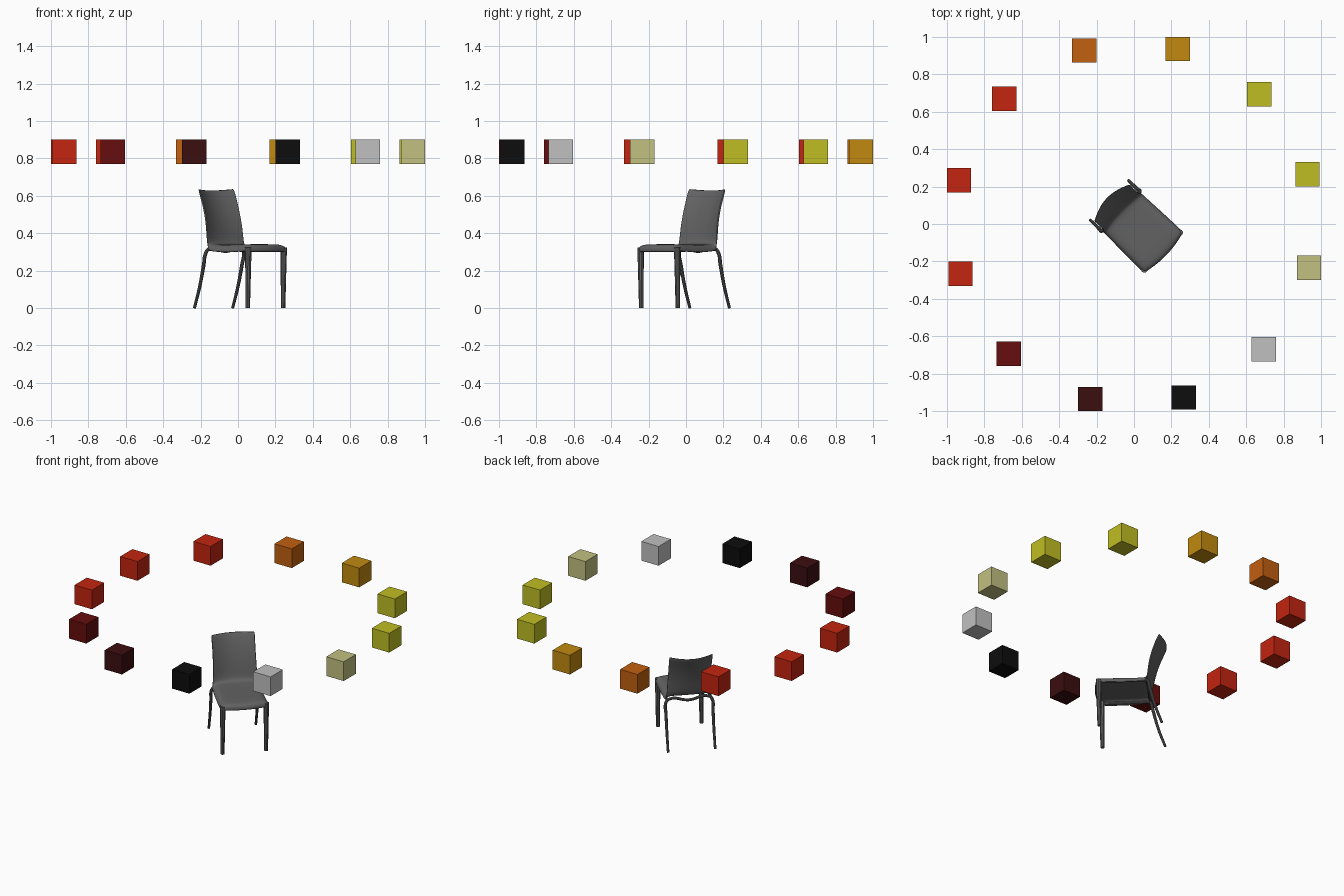
import bpy, bmesh, math

if "Cube" in bpy.data.objects:
    bpy.data.objects.remove(bpy.data.objects["Cube"])


def material(name, rgb):
    m = bpy.data.materials.new(name)
    m.use_nodes = True
    colour = (*rgb, 1)
    m.diffuse_color = colour
    m.node_tree.nodes["Principled BSDF"].inputs["Base Color"].default_value = colour
    return m


RED = material("red", (.546, .018, .005))
DARK_RED = material("dark red", (.133, .004, .004))
MAROON = material("maroon", (.045, .0044, .005))
BLACK = material("black", (.004, .004, .004))
SILVER = material("light grey", (.527, .527, .527))
KHAKI = material("khaki", (.539, .527, .216))
YELLOW = material("yellow", (.527, .515, .017))
AMBER = material("amber", (.539, .254, .005))
ORANGE = material("orange", (.539, .117, .005))
GREY = material("chair grey", (.122, .122, .122))

TURN = math.radians(46)   # the chair stands turned about z


def add_object(name, data, mat):
    ob = bpy.data.objects.new(name, data)
    bpy.context.collection.objects.link(ob)
    data.materials.append(mat)
    return ob


def select_only(ob):
    bpy.ops.object.select_all(action='DESELECT')
    ob.select_set(True)
    bpy.context.view_layer.objects.active = ob


def tube(name, points, radii):
    """Smooth round bar through the points, with a radius at each."""
    cu = bpy.data.curves.new(name, 'CURVE')
    cu.dimensions = '3D'
    cu.bevel_depth = 1
    cu.bevel_resolution = 3
    cu.resolution_u = 6
    cu.use_fill_caps = True
    sp = cu.splines.new('BEZIER')
    sp.bezier_points.add(len(points) - 1)
    for bp, co, r in zip(sp.bezier_points, points, radii):
        bp.co, bp.radius = co, r
        bp.handle_left_type = bp.handle_right_type = 'AUTO'
    ob = add_object(name, cu, GREY)
    ob.rotation_euler.z = TURN
    select_only(ob)
    bpy.ops.object.convert(target='MESH')
    bpy.ops.object.shade_smooth_by_angle()


# Ring of colour cubes, clockwise from the back
ring = [AMBER, YELLOW, YELLOW, KHAKI, SILVER, BLACK,
        MAROON, DARK_RED, RED, RED, RED, ORANGE]
for i, mat in enumerate(ring):
    a = math.radians(76 - 30 * i)
    bm = bmesh.new()
    bmesh.ops.create_cube(bm, size=.13)
    me = bpy.data.meshes.new("colour_cube")
    bm.to_mesh(me)
    bm.free()
    cube = add_object(f"colour_cube_{i + 1}", me, mat)
    cube.location = (.9645 * math.cos(a), .9645 * math.sin(a), .835)

# Seat and back shell, rows of: y, z, half width, edge shift in y, edge drop
rows = [
    (-.236, .300, .145, .020, .0),
    (-.236, .322, .147, .020, .010),
    (-.222, .335, .150, .015, .030),
    (-.170, .337, .150, .0, .037),
    (-.050, .335, .147, .0, .037),
    (.060, .335, .144, .0, .035),
    (.098, .340, .142, -.010, .025),
    (.114, .368, .139, -.018, .0),
    (.130, .450, .136, -.028, .0),
    (.162, .550, .133, -.034, .0),
    (.203, .632, .137, -.040, -.008),
]
half = [.25, .5, .8, .95, 1]
columns = [-t for t in reversed(half)] + [0] + half
bm = bmesh.new()
grid = []
for y, z, w, shift, drop in rows:
    line = []
    for t in columns:
        power = 24 if drop > 0 else 2      # rolled seat edge, gentle top edge
        line.append(bm.verts.new((w * t, y + shift * t * t, z - drop * abs(t) ** power)))
    grid.append(line)
for a, b in zip(grid, grid[1:]):
    for j in range(len(columns) - 1):
        bm.faces.new((a[j], a[j + 1], b[j + 1], b[j]))
me = bpy.data.meshes.new("seat_shell")
bm.to_mesh(me)
bm.free()
shell = add_object("seat_shell", me, GREY)
shell.rotation_euler.z = TURN
solid = shell.modifiers.new("thickness", 'SOLIDIFY')
solid.thickness, solid.offset = .010, 0
shell.modifiers.new("smooth", 'SUBSURF').levels = 2
shell.modifiers["smooth"].render_levels = 2
select_only(shell)
bpy.ops.object.shade_smooth()

# Tapered front legs and the side rails running back from them
for side, s in (("left", 1), ("right", -1)):
    x = .136 * s
    tube(f"front_leg_{side}", [(x, -.204, 0), (x, -.206, .15), (x, -.208, .325)],
         [.012, .0145, .018])
    tube(f"side_rail_{side}", [(x, -.205, .311), (x, -.05, .311), (x, .095, .313)],
         [.011, .009, .009])

# Rear legs and their sagging crossbar, one bent bar
leg = [(.147, .182, 0), (.147, .141, .12), (.147, .113, .23),
       (.146, .098, .295), (.128, .092, .317)]
path = leg + [(0, .092, .303)] + [(-x, y, z) for x, y, z in reversed(leg)]
tube("rear_leg_frame", path, [.008, .009, .010, .010, .009, .009, .009, .010, .010, .009, .008])
